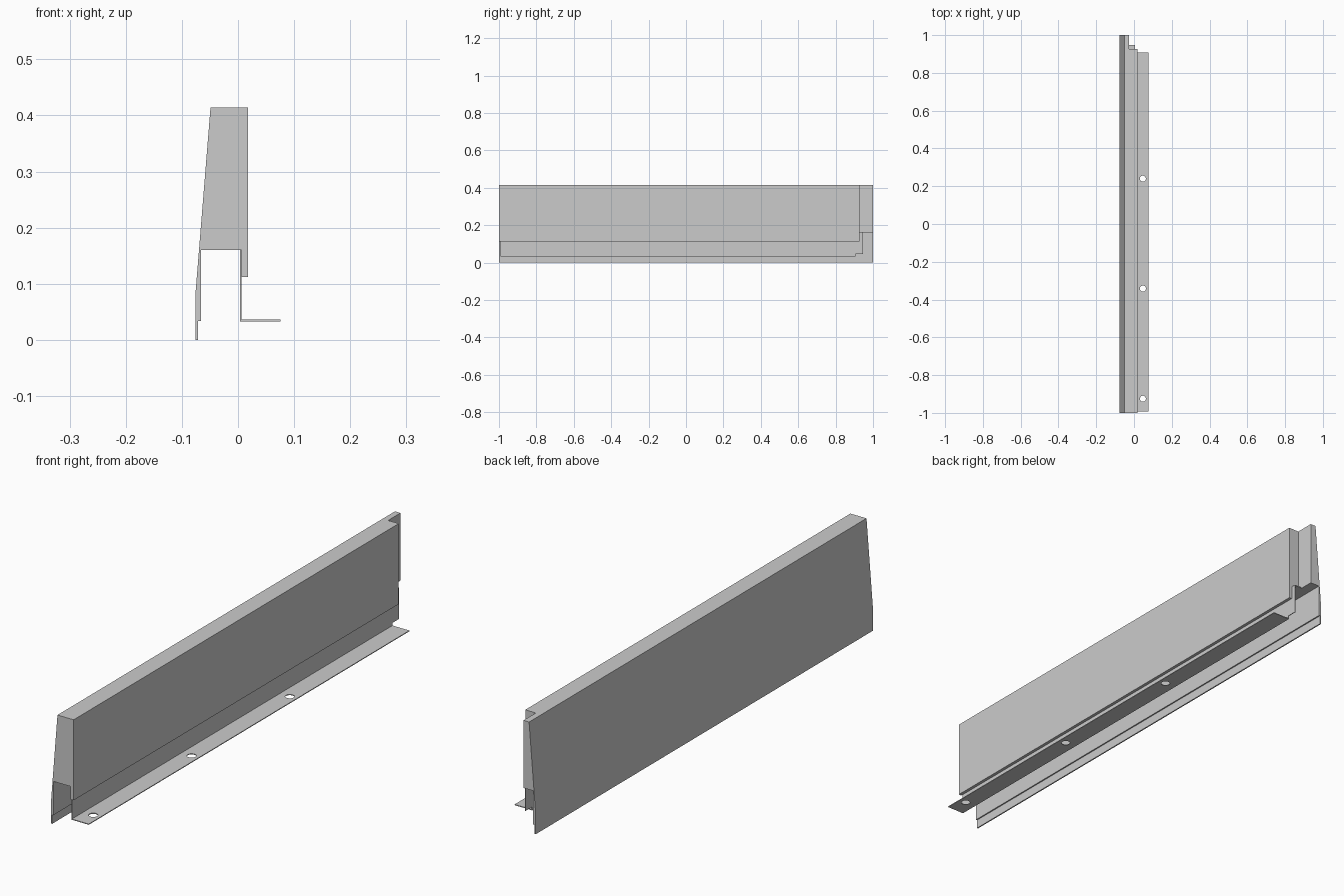
import bpy
import bmesh

if "Cube" in bpy.data.objects:
    bpy.data.objects.remove(bpy.data.objects["Cube"])


def extrude_profile(name, points, y0, y1):
    """Closed x/z outline swept along y."""
    bm = bmesh.new()
    face = bm.faces.new([bm.verts.new((x, y0, z)) for x, z in points])
    out = bmesh.ops.extrude_face_region(bm, geom=[face])
    verts = [v for v in out["geom"] if isinstance(v, bmesh.types.BMVert)]
    bmesh.ops.translate(bm, verts=verts, vec=(0, y1 - y0, 0))
    bmesh.ops.recalc_face_normals(bm, faces=bm.faces)
    mesh = bpy.data.meshes.new(name)
    bm.to_mesh(mesh)
    bm.free()
    obj = bpy.data.objects.new(name, mesh)
    bpy.context.collection.objects.link(obj)
    return obj


def box(name, x0, x1, y0, y1, z0, z1):
    return extrude_profile(name, [(x0, z0), (x1, z0), (x1, z1), (x0, z1)], y0, y1)


def cut(target, cutter):
    cutter.hide_render = True
    mod = target.modifiers.new("cut", "BOOLEAN")
    mod.operation = "DIFFERENCE"
    mod.solver = "EXACT"
    mod.object = cutter
    bpy.context.view_layer.objects.active = target
    bpy.ops.object.modifier_apply(modifier=mod.name)
    bpy.data.objects.remove(cutter)


# Main panel: tapered body with stepped skirt on the left and short lip on the right
panel = extrude_profile("panel_body", [
    (-0.076, 0), (-0.076, 0.08), (-0.049, 0.414), (0.018, 0.414),
    (0.018, 0.112), (0.006, 0.112), (0.006, 0.1605), (-0.066, 0.1605),
    (-0.066, 0.034), (-0.071, 0.034), (-0.071, 0)], -1, 1)
# Corner rebate at the rear end
cut(panel, box("rebate_cutter", -0.026, 0.1, 0.927, 1.1, -0.1, 0.5))

# Bracket: top tab, thin web and bottom flange in one bent sheet
bracket = extrude_profile("mounting_bracket", [
    (-0.03, 0.160), (0.0035, 0.160), (0.0035, 0.033), (0.076, 0.033),
    (0.076, 0.036), (0.006, 0.036), (0.006, 0.163), (-0.03, 0.163)], -0.993, 0.947)
# Bend relief at the rear end of the flange
cut(bracket, box("relief_cutter", -0.01, 0.1, 0.907, 1.1, 0.0, 0.046))

# Screw holes in the flange
for y in (-0.925, -0.342, 0.24):
    bpy.ops.mesh.primitive_cylinder_add(vertices=32, radius=0.016, depth=0.05,
                                        location=(0.047, y, 0.0345))
    cut(bracket, bpy.context.object)
